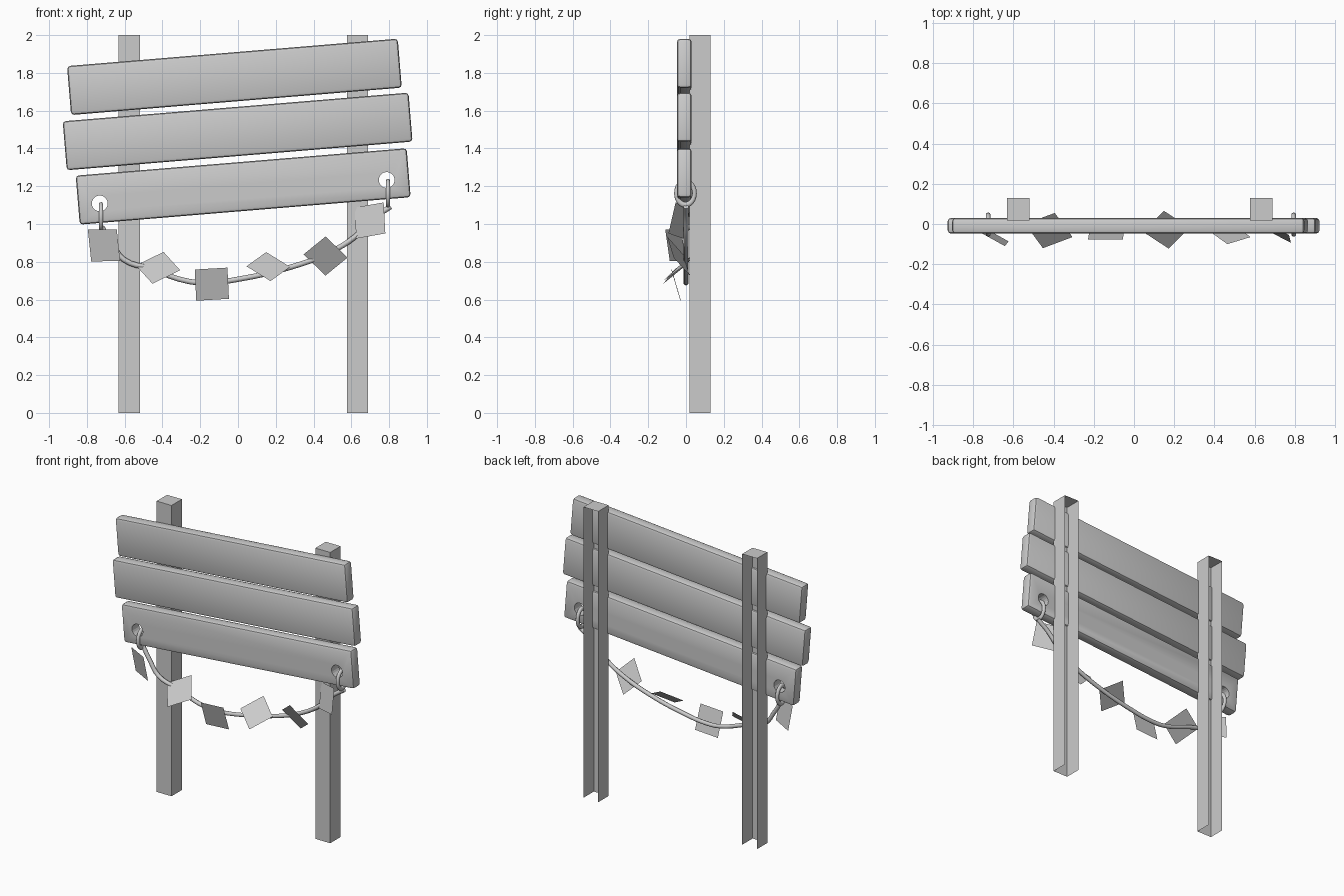
import bpy, bmesh, math
from mathutils import Vector, Matrix

if "Cube" in bpy.data.objects:
    bpy.data.objects.remove(bpy.data.objects["Cube"])

TILT = math.atan2(0.145, 1.751)


def mesh_object(name, bm):
    mesh = bpy.data.meshes.new(name)
    bm.to_mesh(mesh)
    bm.free()
    obj = bpy.data.objects.new(name, mesh)
    bpy.context.collection.objects.link(obj)
    return obj


def smooth(obj, angle=35):
    bpy.ops.object.select_all(action='DESELECT')
    obj.select_set(True)
    bpy.context.view_layer.objects.active = obj
    bpy.ops.object.shade_smooth_by_angle(angle=math.radians(angle))


def box(size, centre):
    bm = bmesh.new()
    bmesh.ops.create_cube(bm, size=1)
    bmesh.ops.scale(bm, vec=size, verts=bm.verts)
    bmesh.ops.translate(bm, vec=centre, verts=bm.verts)
    return bm


# Posts: open at the back and underneath
for name, x in (("left_post", -0.575), ("right_post", 0.633)):
    bm = box((0.113, 0.113, 2.0), (x, 0.074, 1.0))
    bm.normal_update()
    hidden = [f for f in bm.faces if f.normal.y > 0.9 or f.normal.z < -0.9]
    bmesh.ops.delete(bm, geom=hidden, context='FACES')
    mesh_object(name, bm)

# Tilted planks with softened edges
planks = {}
for name, x, z, length in (("top_plank", -0.019, 1.779, 1.757),
                           ("middle_plank", -0.002, 1.490, 1.837),
                           ("bottom_plank", 0.0275, 1.199, 1.758)):
    bm = box((length, 0.078, 0.26), (0, 0, 0))
    bmesh.ops.bevel(bm, geom=bm.edges[:], offset=0.017, segments=2,
                    profile=0.5, affect='EDGES')
    bmesh.ops.transform(bm, verts=bm.verts,
                        matrix=Matrix.Translation((x, -0.009, z)) @ Matrix.Rotation(-TILT, 4, 'Y'))
    planks[name] = mesh_object(name, bm)

# Holes through the bottom plank, each with a hanging ring
for side, x, z in (("left", -0.732, 1.109), ("right", 0.787, 1.233)):
    bm = bmesh.new()
    bmesh.ops.create_cone(bm, cap_ends=True, segments=20, radius1=0.042, radius2=0.042,
                          depth=0.3, matrix=Matrix.Translation((x, 0, z)) @ Matrix.Rotation(math.pi / 2, 4, 'X'))
    cutter = mesh_object(side + "_hole_cutter", bm)
    cutter.hide_render = True
    cutter.hide_set(True)
    cut = planks["bottom_plank"].modifiers.new(side + "_hole", 'BOOLEAN')
    cut.operation = 'DIFFERENCE'
    cut.solver = 'EXACT'
    cut.object = cutter

    bpy.ops.mesh.primitive_torus_add(major_radius=0.048, minor_radius=0.012, major_segments=24,
                                     minor_segments=10, location=(x + 0.007, -0.003, z - 0.07),
                                     rotation=(0, math.pi / 2, 0))
    ring = bpy.context.object
    ring.name = side + "_ring"
    ring.scale = (1.28, 1, 1)
    smooth(ring, 60)

for plank in planks.values():
    smooth(plank)

# Sagging rope
path = [(-0.722, 0.985), (-0.67, 0.90), (-0.605, 0.812), (-0.467, 0.764), (-0.256, 0.695),
        (-0.139, 0.69), (0.009, 0.709), (0.274, 0.77), (0.485, 0.849), (0.628, 0.939),
        (0.723, 1.034), (0.808, 1.092)]
curve = bpy.data.curves.new("rope", 'CURVE')
curve.dimensions = '3D'
curve.bevel_depth = 0.014
curve.bevel_resolution = 2
curve.resolution_u = 4
curve.use_fill_caps = True
spline = curve.splines.new('BEZIER')
spline.bezier_points.add(len(path) - 1)
for point, (x, z) in zip(spline.bezier_points, path):
    point.co = (x, 0.0, z)
    point.handle_left_type = point.handle_right_type = 'AUTO'
rope = bpy.data.objects.new("rope", curve)
bpy.context.collection.objects.link(rope)

# Square paper flags: three corners each, the fourth completes the square
flags = [
    ((-0.795, -0.025, 0.970), (-0.642, -0.110, 0.972), (-0.624, -0.086, 0.804)),
    ((-0.394, 0.055, 0.852), (-0.306, -0.065, 0.755), (-0.453, -0.120, 0.684)),
    ((-0.229, -0.078, 0.759), (-0.056, -0.078, 0.769), (-0.048, -0.030, 0.604)),
    ((0.149, 0.065, 0.851), (0.276, -0.018, 0.773), (0.172, -0.122, 0.698)),
    ((0.464, -0.100, 0.934), (0.580, -0.065, 0.822), (0.463, 0.020, 0.727)),
    ((0.617, 0.024, 1.087), (0.771, -0.055, 1.114), (0.780, -0.093, 0.950)),
]
for i, corners in enumerate(flags, 1):
    a, b, c = (Vector(p) for p in corners)
    bm = bmesh.new()
    bm.faces.new([bm.verts.new(p) for p in (a, a + c - b, c, b)])
    mesh_object(f"flag_{i}", bm)
